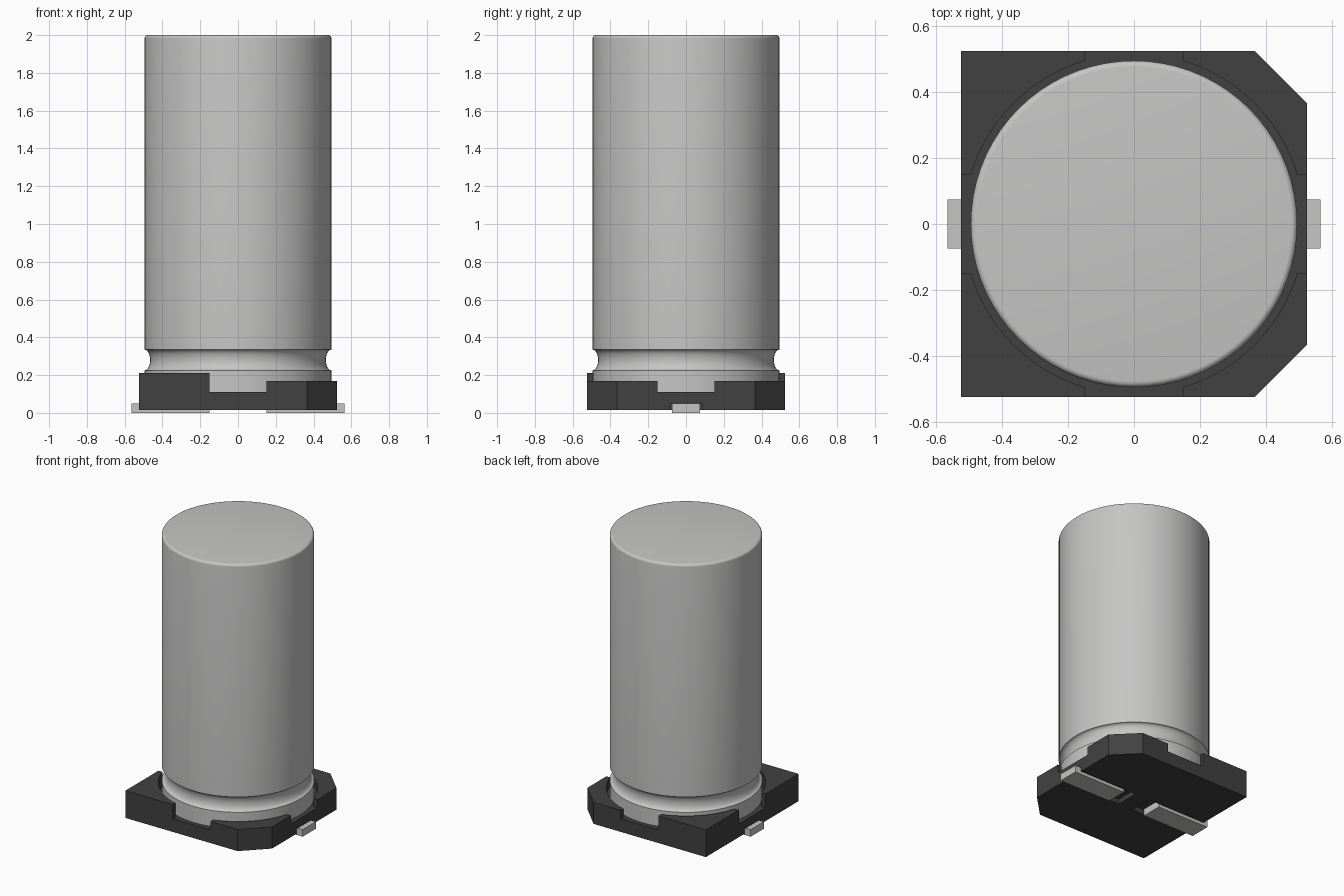
import bpy, bmesh, math

cube = bpy.data.objects.get("Cube")
if cube:
    bpy.data.objects.remove(cube, do_unlink=True)


def material(name, rgb):
    m = bpy.data.materials.new(name)
    m.use_nodes = True
    m.diffuse_color = (*rgb, 1)
    m.node_tree.nodes["Principled BSDF"].inputs["Base Color"].default_value = (*rgb, 1)
    return m


ALUMINIUM = material("brushed aluminium", (0.56, 0.56, 0.555))
TIN = material("tinned metal", (0.56, 0.56, 0.55))
BLACK = material("black plastic", (0.053, 0.053, 0.053))


def finish(name, bm, mat, smooth=True):
    bmesh.ops.recalc_face_normals(bm, faces=bm.faces)
    me = bpy.data.meshes.new(name)
    bm.to_mesh(me)
    bm.free()
    ob = bpy.data.objects.new(name, me)
    bpy.context.collection.objects.link(ob)
    me.materials.append(mat)
    if smooth:
        bpy.ops.object.select_all(action='DESELECT')
        ob.select_set(True)
        bpy.context.view_layer.objects.active = ob
        bpy.ops.object.shade_smooth_by_angle(angle=math.radians(30))
    return ob


def prism(name, outline, z0, z1, mat, smooth=False):
    """Extrude a flat outline from z0 to z1."""
    bm = bmesh.new()
    face = bm.faces.new([bm.verts.new((x, y, z0)) for x, y in outline])
    up = bmesh.ops.extrude_face_region(bm, geom=[face])["geom"]
    bmesh.ops.translate(bm, vec=(0, 0, z1 - z0),
                        verts=[v for v in up if isinstance(v, bmesh.types.BMVert)])
    return finish(name, bm, mat, smooth)


def lathe(name, profile, mat, segments=72):
    """Revolve (radius, z) points around z, capping both ends."""
    bm = bmesh.new()
    rings = []
    for r, z in profile:
        rings.append([bm.verts.new((r * math.cos(2 * math.pi * i / segments),
                                    r * math.sin(2 * math.pi * i / segments), z))
                      for i in range(segments)])
    for a, b in zip(rings, rings[1:]):
        for i in range(segments):
            j = (i + 1) % segments
            bm.faces.new((a[i], a[j], b[j], b[i]))
    bm.faces.new(rings[0])
    bm.faces.new(rings[-1])
    return finish(name, bm, mat)


R = 0.495        # can radius
H = 0.525        # half width of base
C = 0.365        # where the corner cut starts
GAP = 0.15       # half width of the low middle of each side
RIM = 0.517      # radius of the curved seat in the corner blocks
Z_BOTTOM, Z_SLOT, Z_PLATE = 0.015, 0.05, 0.11

# Can: straight wall, round crimp groove, rounded top edge
groove = []
for i in range(13):
    t = math.pi * i / 12
    groove.append((R - 0.03 * math.sin(t), 0.28 - 0.055 * math.cos(t)))
edge = 0.018
top = [(R - edge + edge * math.cos(t), 2 - edge + edge * math.sin(t))
       for t in [math.pi / 2 * i / 5 for i in range(6)]]
lathe("can", [(R, 0.10)] + groove + top, ALUMINIUM)

# Base plate: solid upper layer, lower layer with a channel for each lead
prism("base_plate", [(-H, -H), (C, -H), (H, -C), (H, C), (C, H), (-H, H)],
      Z_SLOT, Z_PLATE, BLACK)
S, INNER = 0.085, 0.06
prism("base_underside",
      [(-H, -H), (C, -H), (H, -C), (H, -S), (INNER, -S), (INNER, S), (H, S), (H, C),
       (C, H), (-H, H), (-H, S), (-INNER, S), (-INNER, -S), (-H, -S)],
      Z_BOTTOM, Z_SLOT, BLACK)

# Corner blocks: taller square pair on one side, lower cut pair on the other
a0 = math.asin(GAP / RIM)
arc = [a0 + (math.pi / 2 - 2 * a0) * i / 14 for i in range(15)]
for sx, side in ((-1, "right"), (1, "left")):
    for sy, end in ((-1, "front"), (1, "back")):
        corner = [(H, C), (C, H)] if sx > 0 else [(H, H)]
        outline = [(H, GAP)] + corner + [(GAP, H)]
        outline += [(RIM * math.cos(t), RIM * math.sin(t)) for t in reversed(arc)]
        prism(f"corner_block_{end}_{side}", [(sx * x, sy * y) for x, y in outline],
              Z_PLATE, 0.17 if sx > 0 else 0.21, BLACK, True)

# Flat leads
for sx, side in ((-1, "right"), (1, "left")):
    prism(f"lead_{side}", [(sx * x, y) for x, y in
                           ((0.15, -0.075), (0.565, -0.075), (0.565, 0.075), (0.15, 0.075))],
          0, Z_SLOT, TIN)
